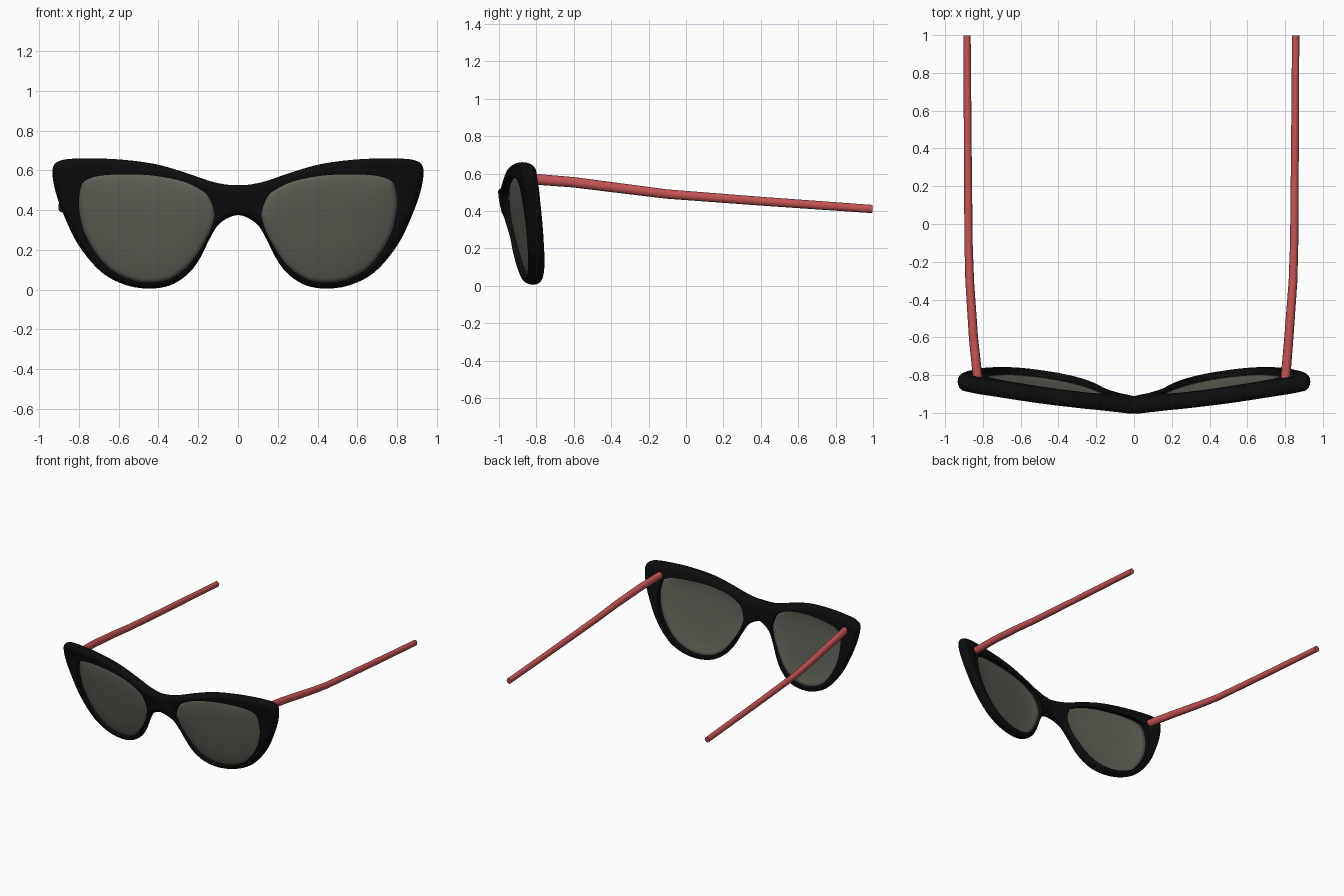
import bpy, bmesh, math
from mathutils import Vector
from mathutils.geometry import intersect_point_line

if "Cube" in bpy.data.objects:
    bpy.data.objects.remove(bpy.data.objects["Cube"])

# matching points on the right half: outer rim x, z, lens opening x, z
KEYS = [
    (0, .525, .135, .44), (.12, .54, .17, .49), (.27, .59, .27, .542),
    (.42, .632, .42, .573), (.60, .655, .58, .58), (.78, .66, .70, .572),
    (.89, .65, .765, .55), (.932, .61, .79, .515), (.92, .50, .80, .42),
    (.87, .36, .777, .30), (.80, .22, .72, .19), (.69, .09, .64, .10),
    (.57, .025, .54, .05), (.45, .005, .44, .035), (.34, .022, .34, .055),
    (.25, .08, .25, .12), (.19, .16, .185, .21), (.14, .26, .14, .295),
    (.09, .335, .12, .36), (0, .375, .12, .39)]
SUB = 5


def material(name, color):
    m = bpy.data.materials.new(name)
    m.diffuse_color = (*color, 1)
    m.use_nodes = True
    m.node_tree.nodes["Principled BSDF"].inputs["Base Color"].default_value = m.diffuse_color
    return m


def catmull(p0, p1, p2, p3, t):
    return 0.5 * (2 * p1 + (p2 - p0) * t + (2 * p0 - 5 * p1 + 4 * p2 - p3) * t * t
                  + (3 * p1 - p0 - 3 * p2 + p3) * t ** 3)


def surface_y(x, z):
    # tilted, swept-back middle surface of the front
    return -.82 - .16 * (z - .02) + .16 * (math.sqrt(x * x + .0009) - .45)


def finish(bm, name, mat, angle=40):
    bmesh.ops.recalc_face_normals(bm, faces=bm.faces)
    me = bpy.data.meshes.new(name)
    bm.to_mesh(me)
    bm.free()
    ob = bpy.data.objects.new(name, me)
    bpy.context.collection.objects.link(ob)
    me.materials.append(mat)
    bpy.context.view_layer.objects.active = ob
    ob.select_set(True)
    bpy.ops.object.shade_smooth_by_angle(angle=math.radians(angle))
    ob.select_set(False)
    return ob


def mirror(ob):
    m = ob.modifiers.new("mirror", 'MIRROR')
    m.use_clip = True
    m.merge_threshold = .0005


black = material("black_frame", (.004, .004, .004))
grey = material("lens_grey", (.11, .115, .09))
red = material("temple_red", (.55, .085, .085))

# smooth outlines
o = [Vector(k[:2]) for k in KEYS]
i = [Vector(k[2:]) for k in KEYS]
n = len(KEYS)
flip = lambda v: Vector((-v.x, v.y))
oe = [flip(o[1])] + o + [flip(o[-2])]
outer, inner = [], []
for k in range(n):
    for j in range(SUB):
        t = j / SUB
        inner.append(catmull(i[k - 1], i[k], i[(k + 1) % n], i[(k + 2) % n], t))
        if k < n - 1:
            outer.append(catmull(*oe[k:k + 4], t))
rim = outer + [o[-1]]
# straight seam at the middle of the bridge, denser at its ends
outer += [o[-1].lerp(o[0], (1 - math.cos(math.pi * j / SUB)) / 2) for j in range(SUB)]
count = len(outer)


def edge_distance(p):
    best = 1.0
    for a, b in zip(rim, rim[1:]):
        q, t = intersect_point_line(p, a, b)
        q = a if t < 0 else b if t > 1 else q
        best = min(best, (Vector(q[:2]) - p).length)
    return best


# frame front: ring with a rounded outer edge
bm = bmesh.new()
S = [0, .2, .4, .6, .75, .87, .95, .985, 1]
sheets = []
for side in (-1, 1):
    rows = []
    for s in S:
        row = []
        for a, b in zip(inner, outer):
            p = a.lerp(b, s)
            d = min(edge_distance(p) / .03, 1)
            h = .042 * math.sqrt(max(0, 1 - (1 - d) ** 2))
            row.append(bm.verts.new((p.x, surface_y(p.x, p.y) + side * h, p.y)))
        rows.append(row)
    sheets.append(rows)


def bridge(r1, r2):
    for k in range(count):
        m = (k + 1) % count
        bm.faces.new((r1[k], r1[m], r2[m], r2[k]))


for rows in sheets:
    for r1, r2 in zip(rows, rows[1:]):
        bridge(r1, r2)
bridge(sheets[0][0], sheets[1][0])
bmesh.ops.remove_doubles(bm, verts=bm.verts, dist=.0003)
mirror(finish(bm, "frame_front", black, 50))

# lenses: shallow domes set in the openings
bm = bmesh.new()
c = Vector((.45, .33))
S = [.25, .5, .7, .83, .92, 1]
mid = bm.verts.new((c.x, surface_y(*c) - .022, c.y))
prev = None
for s in S:
    row = []
    for p in inner:
        q = c.lerp(p, s * 1.005)
        row.append(bm.verts.new((q.x, surface_y(*q) - .022 * (1 - s ** 4), q.y)))
    if prev:
        bridge(prev, row)
    else:
        for k in range(count):
            bm.faces.new((mid, row[k], row[(k + 1) % count]))
    prev = row
lens = finish(bm, "lenses", grey)
sol = lens.modifiers.new("thickness", 'SOLIDIFY')
sol.thickness = .015
sol.offset = 0
mirror(lens)

# temples: slim tapering rods, splayed behind the hinges
YZ = [(-.84, .572), (-.6, .553), (-.3, .515), (-.1, .49), (.4, .452), (.997, .41)]
for name, xs in (("right_temple", (.80, .82, .842, .848, .852, .856)),
                 ("left_temple", (-.825, -.85, -.87, -.876, -.88, -.884))):
    bm = bmesh.new()
    prev = None
    for k, (x, (y, z)) in enumerate(zip(xs, YZ)):
        r = .029 - .0014 * k
        row = []
        for j in range(16):
            a = 2 * math.pi * j / 16
            row.append(bm.verts.new((x + r * .88 * math.cos(a), y + .07 * r * math.sin(a),
                                     z + r * math.sin(a))))
        if prev:
            for j in range(16):
                m = (j + 1) % 16
                bm.faces.new((prev[j], prev[m], row[m], row[j]))
        else:
            bm.faces.new(row)
        prev = row
    bm.faces.new(prev)
    finish(bm, name, red)
